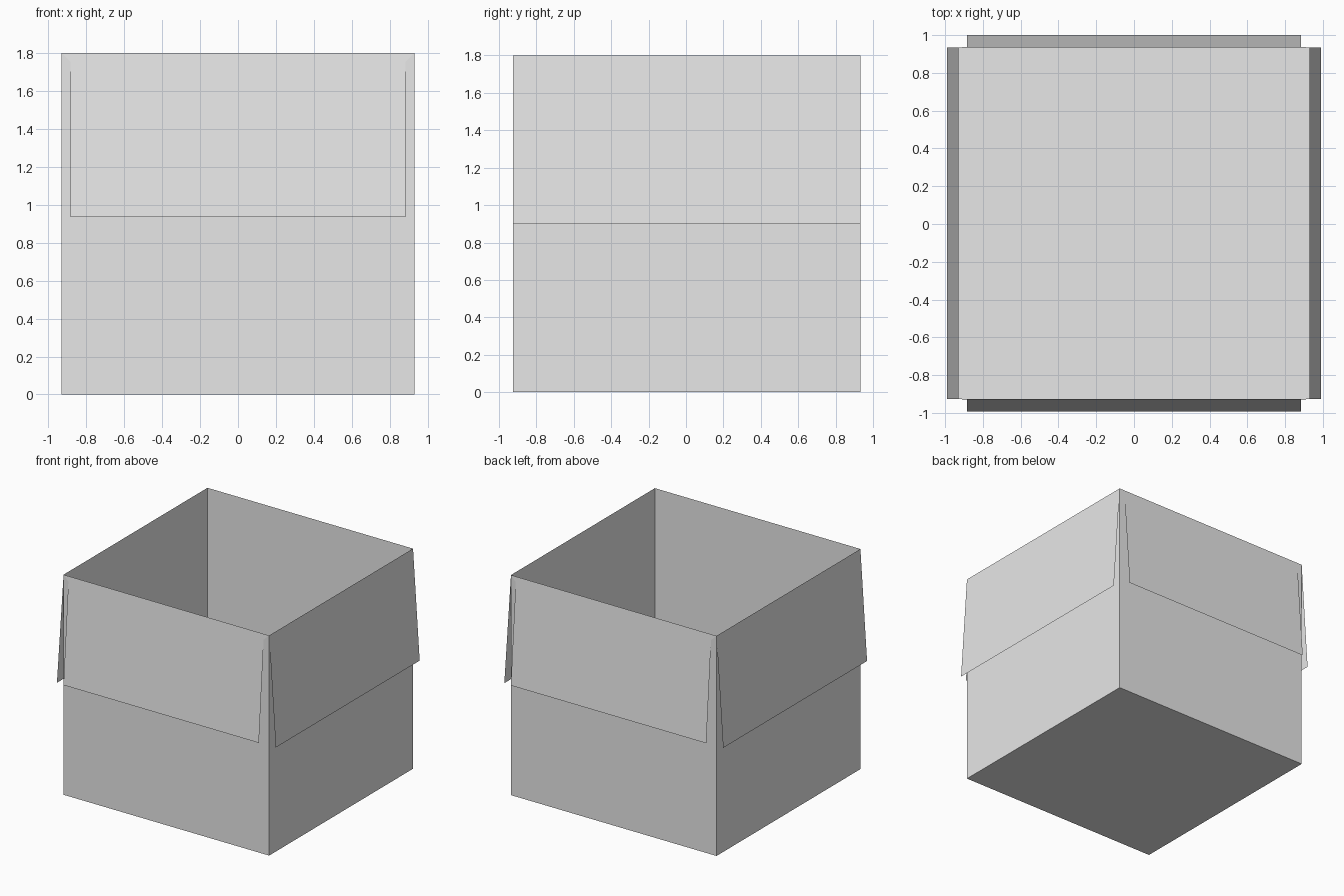
import bpy
import bmesh

HALF = 0.93      # half width of the box
MID_Y = 0.004    # the box sits a touch back of centre
TOP = 1.8        # rim height

old = bpy.data.objects.get("Cube")
if old:
    bpy.data.objects.remove(old, do_unlink=True)

card = bpy.data.materials.new("light grey card")
card.use_nodes = True
colour = (0.8, 0.8, 0.8, 1.0)
card.diffuse_color = colour
card.node_tree.nodes["Principled BSDF"].inputs["Base Color"].default_value = colour


def finish(name, bm):
    """Turn a bmesh into a named flat-shaded card object."""
    mesh = bpy.data.meshes.new(name)
    bm.to_mesh(mesh)
    bm.free()
    mesh.materials.append(card)
    obj = bpy.data.objects.new(name, mesh)
    bpy.context.collection.objects.link(obj)
    return obj


def flap(name, outline, place):
    """One sheet: outline gives half width, outward lean and height per row."""
    bm = bmesh.new()
    left = [bm.verts.new(place(-w, out, z)) for w, out, z in outline]
    right = [bm.verts.new(place(w, out, z)) for w, out, z in outline]
    face = bm.faces.new(left + right[::-1])
    # Make the sheet face away from the box
    face.normal_update()
    centre = face.calc_center_median()
    if face.normal.x * centre.x + face.normal.y * centre.y < 0:
        face.normal_flip()
    return finish(name, bm)


# Open-topped box of thin card
bm = bmesh.new()
bmesh.ops.create_cube(bm, size=1)
for v in bm.verts:
    v.co.x *= 2 * HALF
    v.co.y = v.co.y * 2 * HALF + MID_Y
    v.co.z = (v.co.z + 0.5) * TOP
lid = [f for f in bm.faces if f.normal.z > 0.5]
bmesh.ops.delete(bm, geom=lid, context='FACES_ONLY')
finish("box_body", bm)

# Front and back flaps narrow just below the hinge; side flaps keep full width
end_flap = [(HALF, 0, TOP), (0.884, 0.004, 1.755), (0.884, 0.067, 0.935)]
side_flap = [(HALF, 0, TOP), (HALF, 0.06, 0.9)]

for name, s in (("front_flap", -1), ("back_flap", 1)):
    flap(name, end_flap, lambda w, out, z: (w, MID_Y + s * (HALF + out), z))
for name, s in (("right_flap", -1), ("left_flap", 1)):
    flap(name, side_flap, lambda w, out, z: (s * (HALF + out), MID_Y + w, z))
